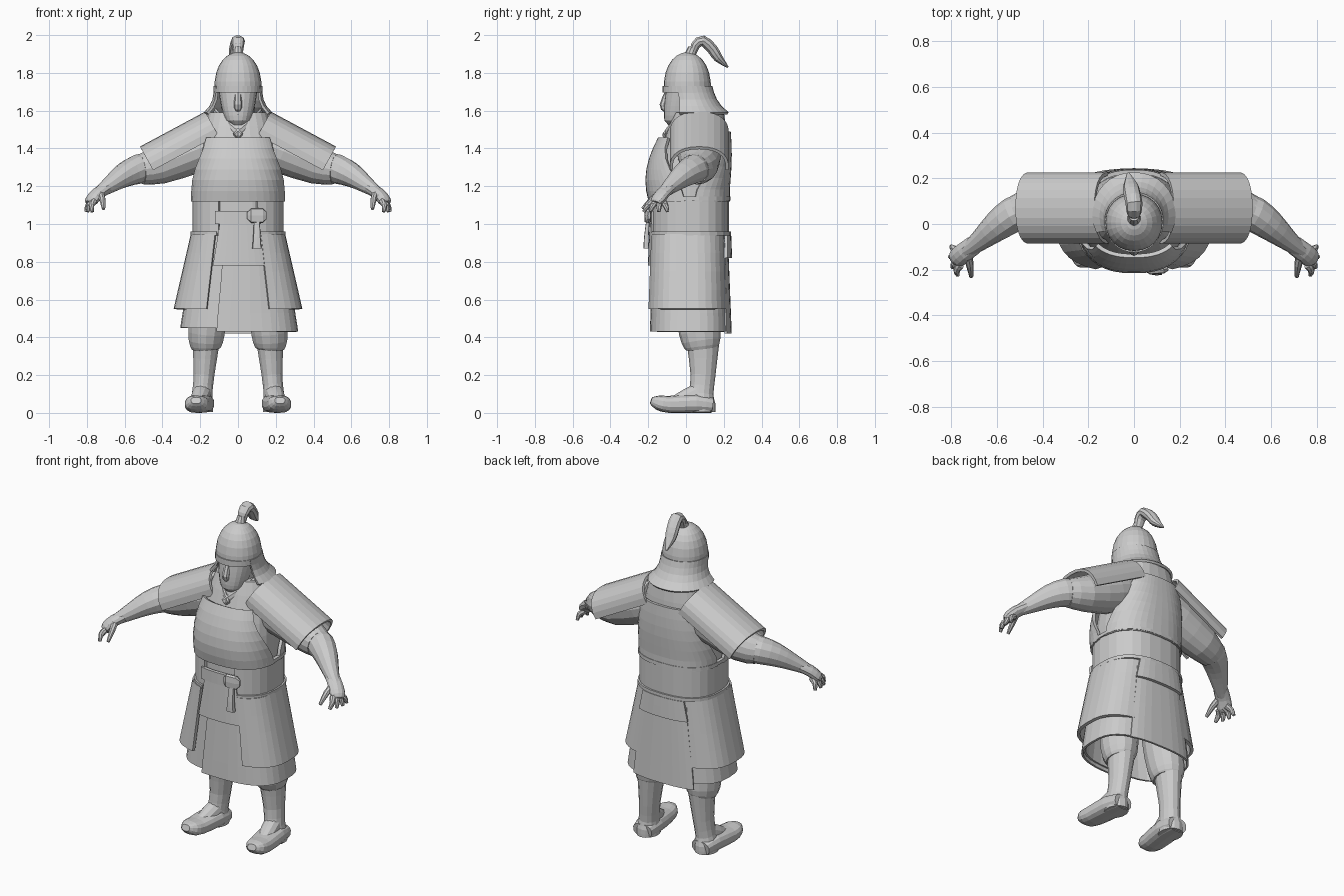
import bpy, bmesh
from math import sin, cos, radians, pi, copysign, sqrt
from mathutils import Vector

cube = bpy.data.objects.get("Cube")
if cube:
    bpy.data.objects.remove(cube, do_unlink=True)

GREY = (.6, .6, .6, 1)
clay = bpy.data.materials.new("light grey")
clay.use_nodes = True
clay.diffuse_color = GREY
clay.node_tree.nodes["Principled BSDF"].inputs["Base Color"].default_value = GREY

SIDES = (("left", 1), ("right", -1))


def lerp(a, b, t):
    return a + (b - a) * t


def oval(angle, power):
    """Point on a unit superellipse."""
    s, c = sin(angle), cos(angle)
    return copysign(abs(s) ** (2 / power), s), copysign(abs(c) ** (2 / power), c)


def skin(name, rows, cap=False, thick=0):
    """Bridge rows of points into a surface, optionally capped or thickened."""
    bm = bmesh.new()
    grid = [[bm.verts.new(point) for point in row] for row in rows]
    for a, b in zip(grid, grid[1:]):
        for i in range(len(a) - 1):
            bm.faces.new((a[i], a[i + 1], b[i + 1], b[i]))
    if cap:
        bm.faces.new(grid[0][:-1])
        bm.faces.new(grid[-1][:-1])
    bmesh.ops.remove_doubles(bm, verts=bm.verts, dist=.0002)
    bmesh.ops.recalc_face_normals(bm, faces=bm.faces)
    mesh = bpy.data.meshes.new(name)
    bm.to_mesh(mesh)
    bm.free()
    mesh.materials.append(clay)
    ob = bpy.data.objects.new(name, mesh)
    bpy.context.collection.objects.link(ob)
    if thick:
        mod = ob.modifiers.new("thickness", 'SOLIDIFY')
        mod.thickness = thick
        mod.offset = 0


def shell(name, bottom, top, shape, centre=0, halves=(180, 180), steps=4, segments=24,
          power=2.5, ease=1, thick=0, cap=False):
    """Upright wall; shape(z) gives centre y, half width and half depth.
    It spans an arc about the centre angle (0 is the front), from halves[0] to halves[1]."""
    rows = []
    for k in range(steps + 1):
        t = 1 - (1 - k / steps) ** ease
        z = lerp(bottom, top, t)
        cy, rx, ry = shape(z)
        half = lerp(*halves, t * t * (3 - 2 * t))
        row = []
        for i in range(segments + 1):
            x, y = oval(radians(centre + half * (2 * i / segments - 1)), power)
            row.append((x * rx, cy - y * ry, z))
        rows.append(row)
    skin(name, rows, cap, thick)


def tube(name, stations, s=1, hint=(0, 0, 1), wide=1, power=2, steps=2, segments=12):
    """Capped tube on a smooth curve through (x, y, z, radius) stations."""
    keys = [Vector((s * x, y, z, r)) for x, y, z, r in stations]
    keys = [keys[0], *keys, keys[-1]]
    curve = []
    for a, b, c, d in zip(keys, keys[1:], keys[2:], keys[3:]):
        for k in range(steps):
            t = k / steps
            curve.append(b + ((c - a) * t + (2 * a - 5 * b + 4 * c - d) * t ** 2
                              + (3 * b - a - 3 * c + d) * t ** 3) / 2)
    curve.append(keys[-1])
    rows = []
    for i, key in enumerate(curve):
        ahead = curve[min(i + 1, len(curve) - 1)] - curve[max(i - 1, 0)]
        along = ahead.to_3d().normalized()
        side = along.cross(Vector(hint)).normalized()
        up = side.cross(along)
        row = []
        for k in range(segments + 1):
            u, v = oval(2 * pi * k / segments, power)
            row.append(key.to_3d() + (side * u * wide + up * v) * key.w)
        rows.append(row)
    skin(name, rows, cap=True)


def body(grow=0, bulge=0):
    """Torso outline: straight at the waist, drawn in towards the neck."""
    def shape(z):
        t = max(0, (z - 1.2) / .4)
        swell = grow + bulge * max(0, sin(pi * (z - 1.1) / .4))
        return .02 + .05 * t, .228 + grow - .07 * t * t, .193 + swell - .06 * t * t
    return shape


def skirt(grow, flare, shift=.02):
    """Skirt outline: widens evenly downwards from the waist."""
    def shape(z):
        drop = .95 - z
        return shift, .24 + grow + flare * drop, .195 + grow + drop * .04
    return shape


def face(z):
    t = (z - 1.525) / .205
    return -.05 * (1 - t), .035 + .072 * t ** .4, .045 + .06 * t ** .4


def dome(z):
    r = .122 * sqrt(max(.005, 1 - ((z - 1.7) / .205) ** 2.5))
    return .007, r, r


def guard(z):
    t = (1.73 - z) / .145
    return .008 + .037 * t, .122 + .055 * t ** 3, .124 + .053 * t ** 3


# Torso, yoke, breast plate and back plate
shell("torso", .92, 1.59, body(-.004), steps=9, cap=True)
shell("breast_plate", 1.12, 1.455, body(.012, .03), halves=(86, 46),
      steps=6, segments=18, thick=.018)
shell("back_plate", 1.12, 1.49, body(.01), 180, (86, 44),
      steps=6, segments=18, thick=.018)

# Belt with rims, buckle and hanging tail
shell("waist_belt", .95, 1.13, body(.006), 180, (160, 160), thick=.016)
shell("upper_belt_rim", 1.125, 1.145, body(.012), 180, (162, 162), steps=1, thick=.02)
shell("lower_belt_rim", .94, .96, body(.014), 180, (158, 158), steps=1, thick=.02)
shell("front_band", 1, 1.07, body(.014), halves=(24, 24), steps=1, segments=8, thick=.02)
tube("buckle", [(.05, -.2, 1.045, .02), (.07, -.205, 1.045, .04),
                (.13, -.2, 1.045, .04), (.15, -.195, 1.045, .02)],
     wide=.4, power=4, steps=1, segments=8)
tube("belt_tail", [(.1, -.2, 1.03, .015), (.1, -.21, .93, .02), (.1, -.21, .87, .025)],
     hint=(1, 0, 0), wide=.6, power=5, segments=8)

# Skirt layers
shell("under_skirt", .45, .95, skirt(-.02, .16), segments=28, power=2.8, thick=.012)
shell("skirt_overlap", .43, .82, skirt(-.01, .16), 68, (82, 80), segments=16,
      power=2.8, thick=.012)
shell("back_skirt", .42, .9, skirt(-.01, .14, .03), 180, (34, 30), segments=8,
      power=2.8, thick=.012)
shell("front_apron", .78, 1, skirt(.012, .16), 2, (25, 20), steps=2, segments=8, thick=.016)
shell("back_flap", .82, .94, skirt(.005, .15, .03), 180, (32, 28), steps=2, segments=8,
      thick=.018)
for side, s in SIDES:
    shell(side + "_skirt_panel", .55, .945, skirt(0, .23, .01), s * 89, (67, 67),
          segments=14, power=2.8, thick=.018)

# Shoulder guards: arched sheets sloping down along the upper arm
for side, s in SIDES:
    rows = []
    for i in range(6):
        x, z = lerp(.17, .515, i / 5), lerp(1.588, 1.403, i / 5)
        row = []
        for k in range(15):
            u, v = oval(radians(14 * k - 98), 2.3)
            drop = .115 * (1 - v)
            row.append((s * (x - drop * .48), .07 + .148 * u, z - drop * .87))
        rows.append(row)
    skin(side + "_shoulder_guard", rows, thick=.016)

# Sleeves, forearms and hands
for side, s in SIDES:
    tube(side + "_sleeve", [(.15, .07, 1.42, .115), (.24, .07, 1.385, .12),
                            (.42, .07, 1.31, .1), (.515, .045, 1.29, .08)], s, segments=16)
    tube(side + "_forearm", [(.46, .065, 1.3, .078), (.53, .04, 1.29, .078),
                             (.6, -.01, 1.26, .066), (.66, -.06, 1.22, .05),
                             (.71, -.1, 1.185, .037), (.74, -.12, 1.165, .03)], s)
    tube(side + "_palm", [(.7, -.092, 1.19, .03), (.745, -.125, 1.16, .031),
                          (.775, -.15, 1.125, .03), (.785, -.16, 1.11, .02)], s, wide=1.4)
    for i, finger in enumerate(("index", "middle", "ring", "little")):
        fan = radians(35 * i - 75)
        knuckle = Vector((.76, -.18 + .02 * i, 1.12))
        reach = Vector((.045 * cos(fan), .045 * sin(fan), -.055))
        bend = knuckle + reach / 2 + Vector((.01, 0, .008))
        tube(f"{side}_{finger}_finger", [(*knuckle, .017), (*bend, .016),
                                         (*(knuckle + reach), .009)], s, segments=8)
    tube(side + "_thumb", [(.73, -.13, 1.165, .02), (.718, -.18, 1.13, .017),
                           (.712, -.23, 1.08, .009)], s, segments=8)

# Trousers and boots with upturned toes
for side, s in SIDES:
    tube(side + "_trouser", [(.13, .05, .8, .12), (.16, .065, .5, .115), (.17, .08, .38, .103),
                             (.17, .085, .34, .085)], s, (0, 1, 0), wide=.9, segments=14)
    tube(side + "_boot_shaft", [(.17, .09, .36, .085), (.18, .09, .2, .066), (.19, .08, .1, .065),
                                (.195, .08, .05, .075), (.195, .08, .005, .075)],
         s, (0, 1, 0), wide=.85, segments=14)
    tube(side + "_boot_instep", [(.19, .07, .11, .05), (.2, .01, .08, .05),
                                 (.21, -.05, .055, .04)], s, segments=12)
    tube(side + "_boot_foot", [(.195, .14, .04, .04), (.2, .05, .05, .05),
                               (.215, -.09, .045, .045), (.22, -.15, .055, .038),
                               (.222, -.185, .066, .018)],
         s, wide=1.5, power=2.6, segments=14)

# Head, nose, mouth and crossed collar
shell("neck", 1.5, 1.62, lambda z: (.03, .09, .088), steps=1, segments=16, power=2, cap=True)
shell("head", 1.525, 1.73, face, steps=7, segments=20, power=2.2, ease=.8, cap=True)
tube("nose", [(0, -.095, 1.7, .016), (0, -.118, 1.63, .022), (0, -.106, 1.608, .018)],
     hint=(0, 1, 0), segments=8)
tube("mouth", [(-.03, -.096, 1.578, .008), (0, -.108, 1.58, .01), (.03, -.096, 1.578, .008)],
     segments=8)
for side, s in SIDES:
    tube(side + "_collar", [(.12, .03, 1.59, .024), (.085, -.045, 1.55, .024),
                            (-.015, -.115, 1.465, .02)], s, wide=.5, segments=8)

# Helmet with brim, flared neck guard and plume
shell("helmet_dome", 1.7, 1.904, dome, steps=7, power=2.1, ease=2, thick=.008)
shell("helmet_brim", 1.695, 1.73, lambda z: (.005, .12, .124), halves=(75, 75), steps=1,
      segments=14, power=2.1, thick=.01)
shell("neck_guard", 1.585, 1.73, guard, 180, (116, 116), segments=20, power=2.1, thick=.014)
tube("plume_holder", [(0, .02, 1.885, .034), (0, .035, 1.935, .022)], hint=(0, 1, 0), segments=10)
tube("plume", [(0, .03, 1.88, .022), (0, .05, 1.945, .032), (0, .09, 1.97, .037),
               (-.01, .14, 1.925, .037), (-.015, .17, 1.88, .032), (-.025, .222, 1.83, .006)],
     hint=(1, 0, 0), wide=.8, segments=10)
